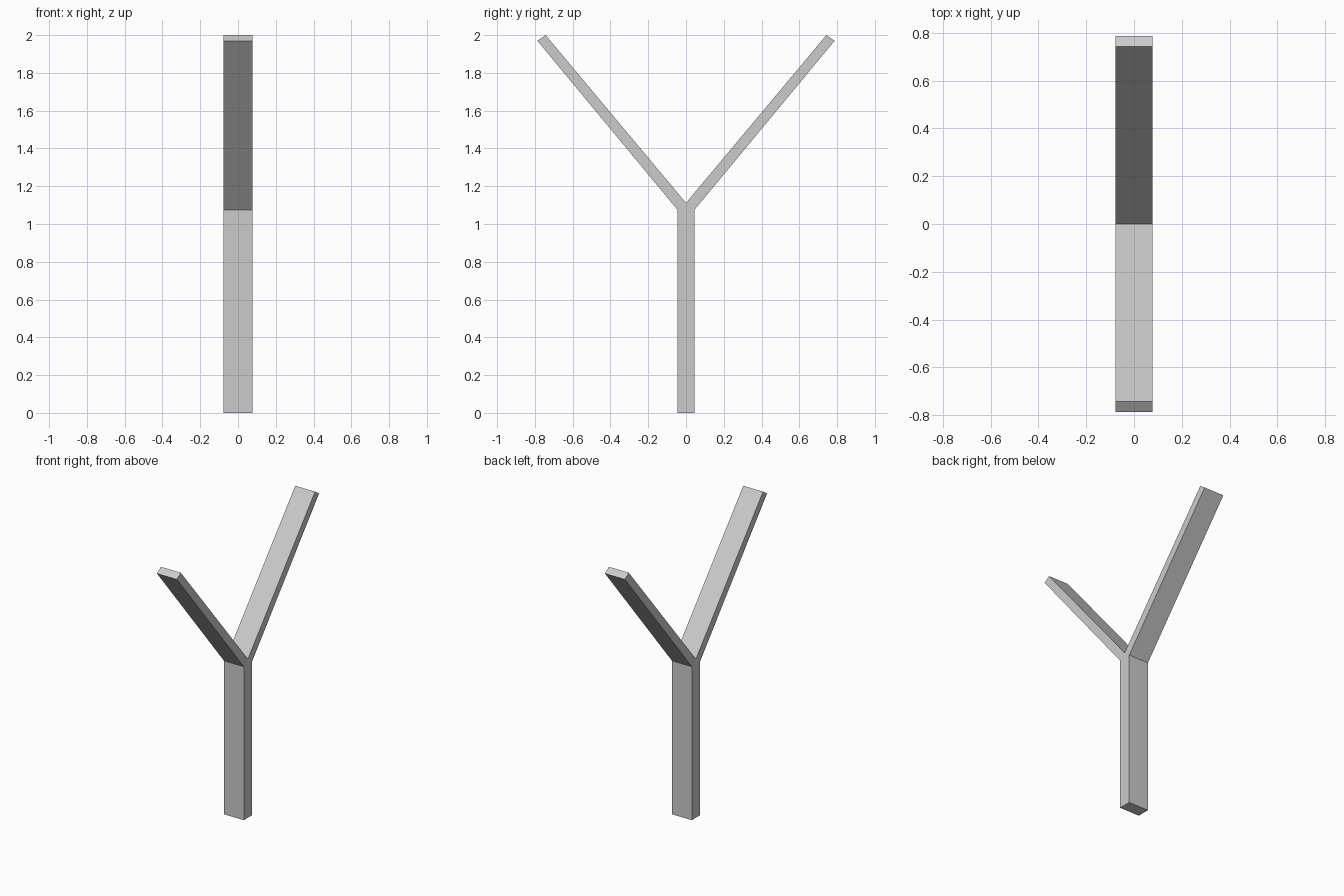
import bpy
import bmesh
from mathutils import Vector

if "Cube" in bpy.data.objects:
    bpy.data.objects.remove(bpy.data.objects["Cube"])

HALF_DEPTH = 0.077

# Right half of the Y outline as (y, z), from the foot up to the arm tip
half = [(0.045, 0.0), (0.045, 1.075), (0.787, 1.97), (0.743, 2.0)]
crotch = [(0.0, 1.112)]
outline = half + crotch + [(-y, z) for y, z in reversed(half)]

# Forked post: the outline extruded across its width
bm = bmesh.new()
verts = [bm.verts.new((-HALF_DEPTH, y, z)) for y, z in outline]
face = bm.faces.new(verts)
result = bmesh.ops.extrude_face_region(bm, geom=[face])
moved = [g for g in result["geom"] if isinstance(g, bmesh.types.BMVert)]
bmesh.ops.translate(bm, verts=moved, vec=Vector((2 * HALF_DEPTH, 0, 0)))
bmesh.ops.recalc_face_normals(bm, faces=bm.faces)

mesh = bpy.data.meshes.new("forked_post")
bm.to_mesh(mesh)
bm.free()
post = bpy.data.objects.new("forked_post", mesh)
bpy.context.collection.objects.link(post)
